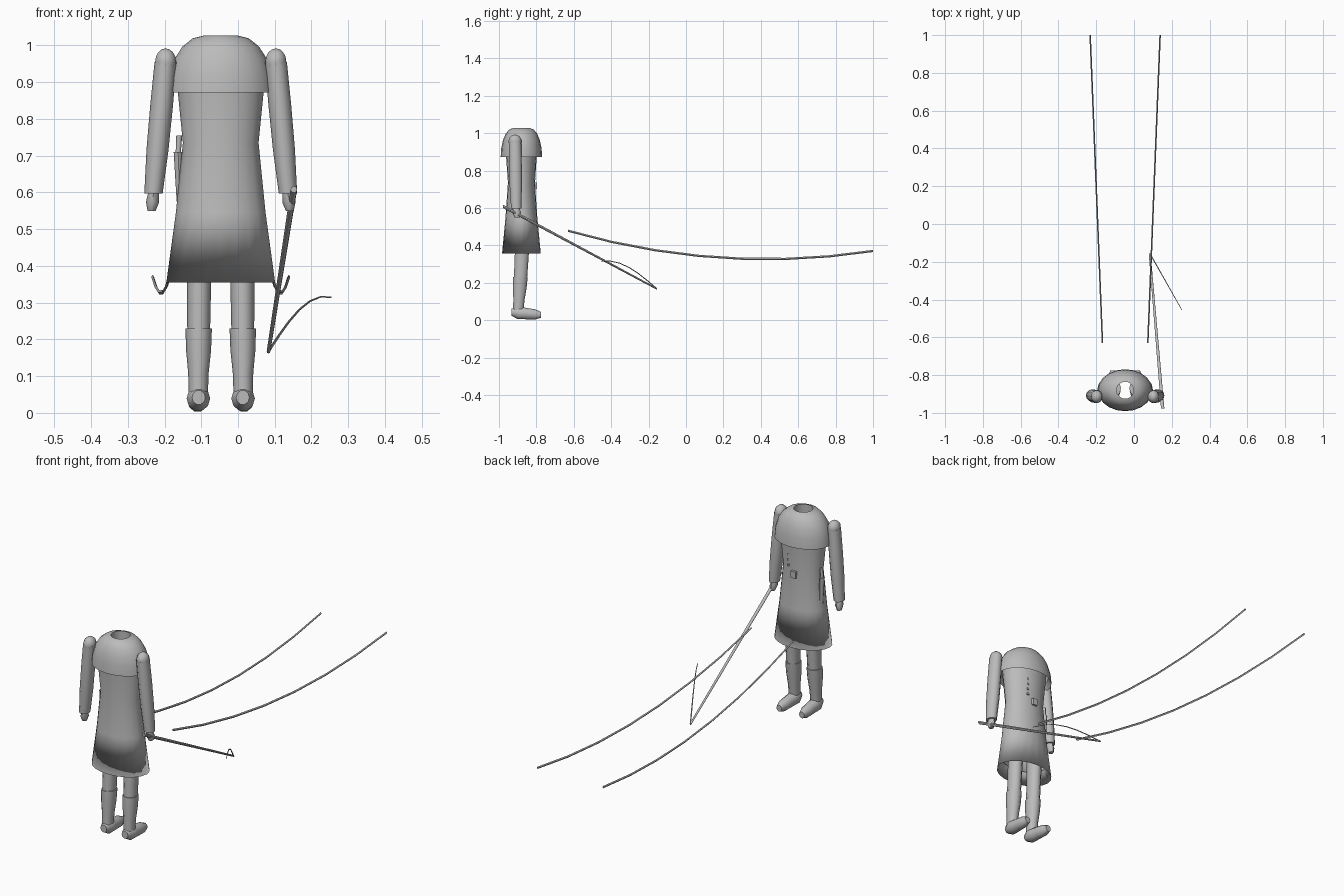
import bpy, bmesh, math
from mathutils import Vector

if "Cube" in bpy.data.objects:
    bpy.data.objects.remove(bpy.data.objects["Cube"])

# One flat colour for everything
grey = bpy.data.materials.new("plain grey")
grey.use_nodes = True
grey.diffuse_color = (0.5, 0.5, 0.5, 1)
shader = grey.node_tree.nodes["Principled BSDF"]
shader.inputs["Base Color"].default_value = grey.diffuse_color

MIDDLE = Vector((-0.047, -0.88, 0))   # ground point under the figure


def finish(name, builder, sharp_angle):
    bmesh.ops.recalc_face_normals(builder, faces=builder.faces[:])
    mesh = bpy.data.meshes.new(name)
    builder.to_mesh(mesh)
    builder.free()
    mesh.materials.append(grey)
    part = bpy.data.objects.new(name, mesh)
    bpy.context.collection.objects.link(part)
    bpy.ops.object.select_all(action="DESELECT")
    part.select_set(True)
    bpy.context.view_layer.objects.active = part
    bpy.ops.object.shade_smooth_by_angle(angle=math.radians(sharp_angle))


def skin(name, centres, widths, depths, sides=10, closed=True, sharp_angle=50):
    """Skin elliptical rings; they lie level on upright parts, else face y."""
    builder = bmesh.new()
    run = centres[-1] - centres[0]
    across = Vector((1, 0, 0))
    other = Vector((0, 1, 0)) if abs(run.z) > abs(run.y) else Vector((0, 0, 1))
    turns = [math.tau * i / sides for i in range(sides)]
    rings = [[builder.verts.new(centre + across * width * math.cos(turn)
                                + other * depth * math.sin(turn))
              for turn in turns]
             for centre, width, depth in zip(centres, widths, depths)]
    for ring, following in zip(rings, rings[1:]):
        for i in range(sides):
            builder.faces.new((ring[i - 1], ring[i], following[i], following[i - 1]))
    if closed:
        builder.faces.new(rings[0])
        builder.faces.new(rings[-1])
    finish(name, builder, sharp_angle)


def tube(name, start, end, radii, ratio=1.0, sides=10):
    """Straight part with evenly spaced radii from start to end."""
    start, end = Vector(start), Vector(end)
    steps = len(radii) - 1
    centres = [start.lerp(end, i / steps) for i in range(len(radii))]
    skin(name, centres, radii, [radius * ratio for radius in radii], sides)


def ball(name, centre, size):
    builder = bmesh.new()
    bmesh.ops.create_uvsphere(builder, u_segments=10, v_segments=8, radius=1)
    bmesh.ops.scale(builder, vec=size, verts=builder.verts)
    bmesh.ops.translate(builder, vec=centre, verts=builder.verts)
    finish(name, builder, 50)


def box(name, centre, size):
    builder = bmesh.new()
    bmesh.ops.create_cube(builder, size=1)
    bmesh.ops.scale(builder, vec=size, verts=builder.verts)
    bmesh.ops.translate(builder, vec=centre, verts=builder.verts)
    finish(name, builder, 20)


def level(height):
    return MIDDLE + Vector((0, 0, height))


# Long coat, open at neck and hem, the first ring being the turned-in hem
coat_widths = [0.12, 0.148, 0.122, 0.103, 0.122]
coat_heights = [0.42, 0.355, 0.545, 0.735, 0.925]
skin("coat", [level(height) for height in coat_heights], coat_widths,
     [width * 0.7 for width in coat_widths], 20, False, 180)

# Shoulder cape: a quarter-round dome from turned-in hem to round neck opening
NECK, CAPE_WIDTH, CAPE_DEPTH = 0.045, 0.1, 0.066
arcs = [math.radians(angle) for angle in range(0, 91, 18)]
rounding = [math.cos(arc) for arc in arcs]
cape_heights = [0.9] + [0.872 + 0.155 * math.sin(arc) for arc in arcs]
reach = [0.8] + rounding
skin("shoulder_cape", [level(height) for height in cape_heights],
     [NECK + CAPE_WIDTH * amount for amount in reach],
     [NECK + CAPE_DEPTH * amount for amount in reach], 20, False, 65)

# Neck lining dropping inside the cape
skin("neck_lining", [level(1.027), level(0.98)], [NECK] * 2, [NECK] * 2, 20, False)

# Limbs, boots and reins on both sides
for side, label in ((-1, "right"), (1, "left")):
    def place(outward, y, z):
        return Vector((MIDDLE.x + side * outward, y, z))

    shoulder, cuff = place(0.15, -0.914, 0.955), place(0.183, -0.908, 0.597)
    tube(label + "_sleeve", shoulder, cuff, [0.03, 0.031, 0.03, 0.025], 1.15)
    ball(label + "_shoulder", shoulder, (0.03, 0.035, 0.037))
    tube(label + "_hand", cuff, place(0.188, -0.902, 0.55),
         [0.015, 0.018, 0.011], 1.25, 8)
    tube(label + "_leg", place(0.06, -0.885, 0.22), place(0.058, -0.87, 0.5),
         [0.031, 0.033, 0.036], 1.2)
    tube(label + "_boot_shaft", place(0.061, -0.897, 0.05),
         place(0.06, -0.885, 0.23), [0.026, 0.028, 0.034, 0.036], 1.13)
    tube(label + "_boot_foot", place(0.06, -0.932, 0.042),
         place(0.064, -0.775, 0.028),
         [0.018, 0.032, 0.03, 0.028, 0.026, 0.015], 1.1)

    # Rein sagging in a parabola as it runs forward
    rein = []
    for i in range(8):
        y = -0.63 + 1.63 * i / 7
        rein.append(place(0.12 + 0.04 * (y + 0.63), y,
                          0.326 + 0.135 * (y - 0.43) ** 2))
    skin(label + "_rein", rein, [0.004] * len(rein), [0.006] * len(rein), 4)

# Whip stock with its lash curling back from the tip
tip = Vector((0.083, -0.155, 0.167))
tube("whip_stock", (0.152, -0.978, 0.608), tip, [0.009, 0.005], 1.0, 8)
lash, lash_radii = [], []
for i in range(7):
    part = i / 6
    rise = 0.15 * math.sin(math.radians(100 * part))
    lash.append(tip + Vector((0.17 * part, -0.3 * part, rise)))
    lash_radii.append(0.004 - 0.002 * part)
skin("whip_lash", lash, lash_radii, lash_radii, 5)

# Belt buckle and a row of coat buttons
box("belt_buckle", (MIDDLE.x, -0.803, 0.718), (0.026, 0.014, 0.034))
for i in range(5):
    box("button", (MIDDLE.x + 0.035, -0.81, 0.755 + 0.027 * i), (0.01,) * 3)

# Sheath and handle hanging at the right hip
tube("sheath", (-0.158, -0.865, 0.575), (-0.163, -0.865, 0.71), [0.009, 0.012], 1.2, 8)
tube("sheath_handle", (-0.163, -0.865, 0.7), (-0.16, -0.865, 0.755), [0.007, 0.008], 1.1, 8)
